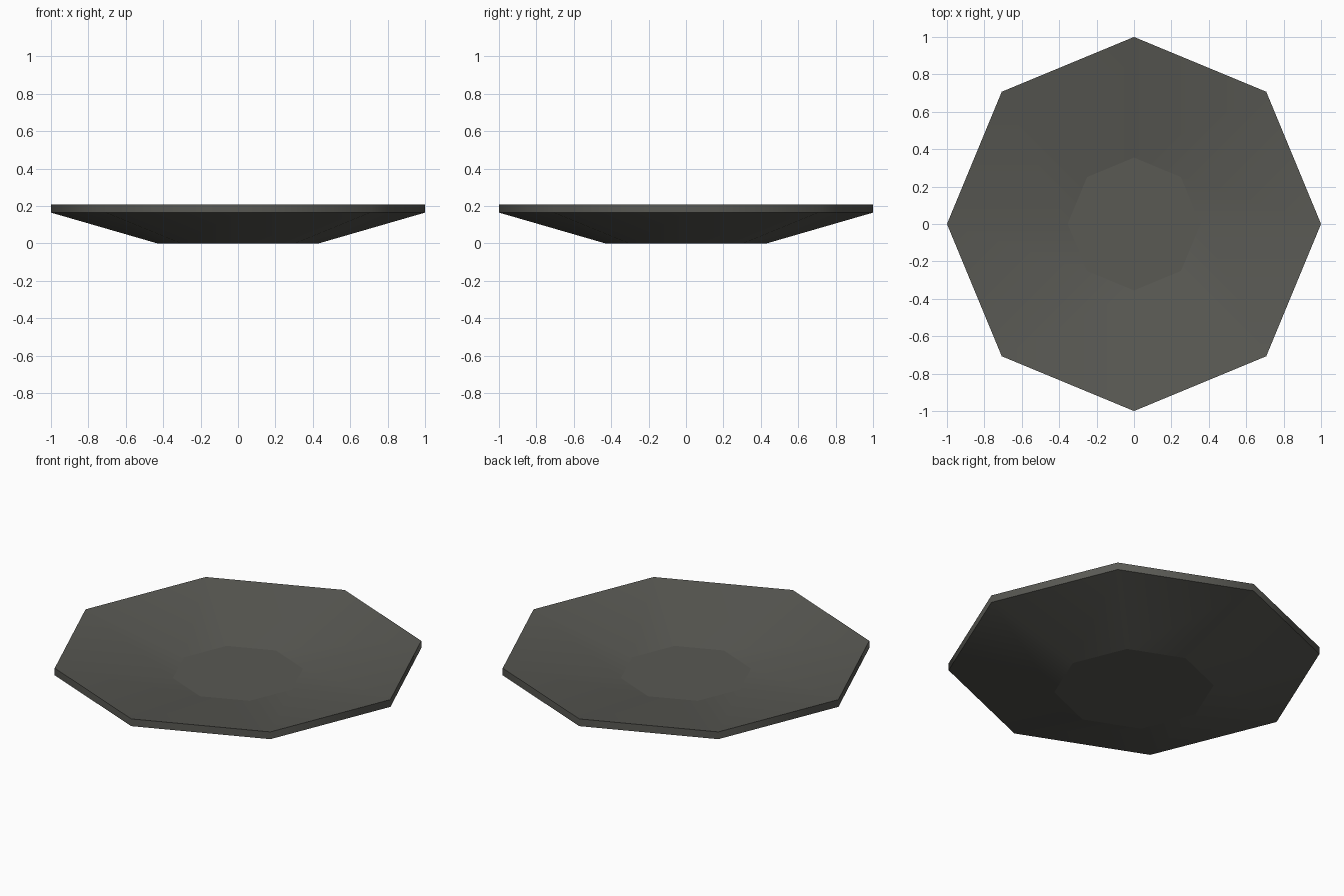
import bpy, bmesh, math

if "Cube" in bpy.data.objects:
    bpy.data.objects.remove(bpy.data.objects["Cube"])

SIDES = 8
# radius, height: underside, rim, dished top
PROFILE = [(0.43, 0.0), (1.0, 0.165), (1.0, 0.208), (0.355, 0.096)]

mat = bpy.data.materials.new("dark warm grey")
mat.diffuse_color = (0.10, 0.10, 0.088, 1)
mat.use_nodes = True
mat.node_tree.nodes["Principled BSDF"].inputs["Base Color"].default_value = mat.diffuse_color

# Plate: octagonal rings bridged from the foot, over the rim, to the dished floor
bm = bmesh.new()
rings = [[bm.verts.new((r * math.cos(math.tau * i / SIDES),
                        r * math.sin(math.tau * i / SIDES), z))
          for i in range(SIDES)] for r, z in PROFILE]
for a, b in zip(rings, rings[1:]):
    for i in range(SIDES):
        j = (i + 1) % SIDES
        bm.faces.new((a[i], a[j], b[j], b[i]))
bm.faces.new(rings[0][::-1])
bm.faces.new(rings[-1])
bmesh.ops.recalc_face_normals(bm, faces=bm.faces)

# Smooth around the plate, crisp at the rim and the floor edge
for f in bm.faces:
    f.smooth = True
for ring in rings:
    for i in range(SIDES):
        bm.edges.get((ring[i], ring[(i + 1) % SIDES])).smooth = False

mesh = bpy.data.meshes.new("plate")
bm.to_mesh(mesh)
bm.free()
mesh.materials.append(mat)
plate = bpy.data.objects.new("plate", mesh)
bpy.context.collection.objects.link(plate)
